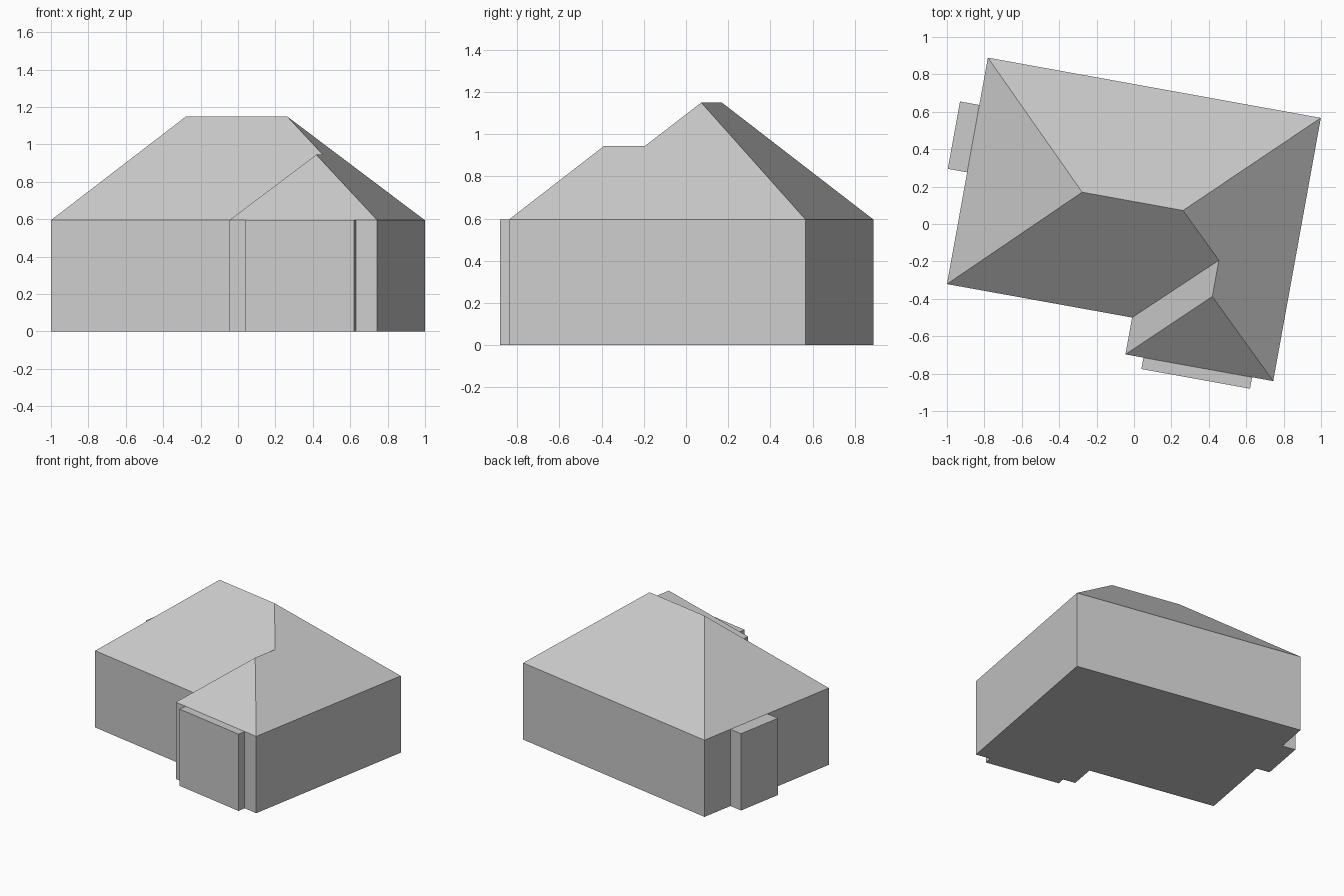
import bpy
import math
from mathutils import Matrix

default = bpy.data.objects.get("Cube")
if default:
    bpy.data.objects.remove(default, do_unlink=True)

TURN = Matrix.Rotation(math.radians(-10.25), 4, 'Z')
EAVE, WING_TOP, MAIN_TOP = 0.595, 0.945, 1.15

grey = bpy.data.materials.new("plain_grey")
grey.use_nodes = True
grey.diffuse_color = (0.6, 0.6, 0.6, 1)
grey.node_tree.nodes["Principled BSDF"].inputs["Base Color"].default_value = (0.6, 0.6, 0.6, 1)


def make_part(name, verts, faces):
    """Flat-shaded part, turned from the house axes to the site axes."""
    mesh = bpy.data.meshes.new(name)
    mesh.from_pydata(verts, [], faces)
    mesh.transform(TURN)
    mesh.materials.append(grey)
    mesh.validate()
    mesh.update()
    obj = bpy.data.objects.new(name, mesh)
    bpy.context.collection.objects.link(obj)
    return obj


# House outline: main block, front wing and two shallow bays
left, right, back, front = -0.927, 0.882, 0.736, -0.494
wing_left, wing_front = 0.079, -0.694
bay_l, bay_r, bay_front = 0.177, 0.767, -0.756
bay_b, bay_f, bay_left = 0.479, 0.113, -1.032

outline = [
    (left, back), (left, bay_b), (bay_left, bay_b), (bay_left, bay_f),
    (left, bay_f), (left, front), (wing_left, front), (wing_left, wing_front),
    (bay_l, wing_front), (bay_l, bay_front), (bay_r, bay_front),
    (bay_r, wing_front), (right, wing_front), (right, back),
]

# Walls and floor
n = len(outline)
wall_verts = [(x, y, z) for z in (0, EAVE) for x, y in outline]
wall_faces = [(i, (i + 1) % n, (i + 1) % n + n, i + n) for i in range(n)]
wall_faces.append(tuple(reversed(range(n))))
make_part("walls", wall_verts, wall_faces)


# Flat bay tops
def bay_top(name, x0, x1, y0, y1):
    make_part(name, [(x0, y0, EAVE), (x1, y0, EAVE), (x1, y1, EAVE), (x0, y1, EAVE)],
              [(0, 1, 2, 3)])


bay_top("front_bay_top", bay_l, bay_r, bay_front, wing_front)
bay_top("left_bay_top", bay_left, left, bay_f, bay_b)

# Hipped roof with a lower ridge over the wing
corners = {
    "back_left": (left, back, EAVE), "back_right": (right, back, EAVE),
    "wing_right": (right, wing_front, EAVE), "wing_left": (wing_left, wing_front, EAVE),
    "valley": (wing_left, front, EAVE), "front_left": (left, front, EAVE),
    "ridge_left": (-0.303, 0.118, MAIN_TOP), "ridge_right": (0.245, 0.118, MAIN_TOP),
    "wing_ridge_back": (0.481, -0.11, WING_TOP), "wing_ridge_front": (0.481, -0.307, WING_TOP),
}
slopes = [
    ("back_right", "back_left", "ridge_left", "ridge_right"),
    ("back_left", "front_left", "ridge_left"),
    ("front_left", "valley", "wing_ridge_back", "ridge_right", "ridge_left"),
    ("valley", "wing_left", "wing_ridge_front", "wing_ridge_back"),
    ("wing_left", "wing_right", "wing_ridge_front"),
    ("wing_right", "back_right", "ridge_right", "wing_ridge_back", "wing_ridge_front"),
]
names = list(corners)
make_part("roof", list(corners.values()),
          [tuple(names.index(c) for c in slope) for slope in slopes])
